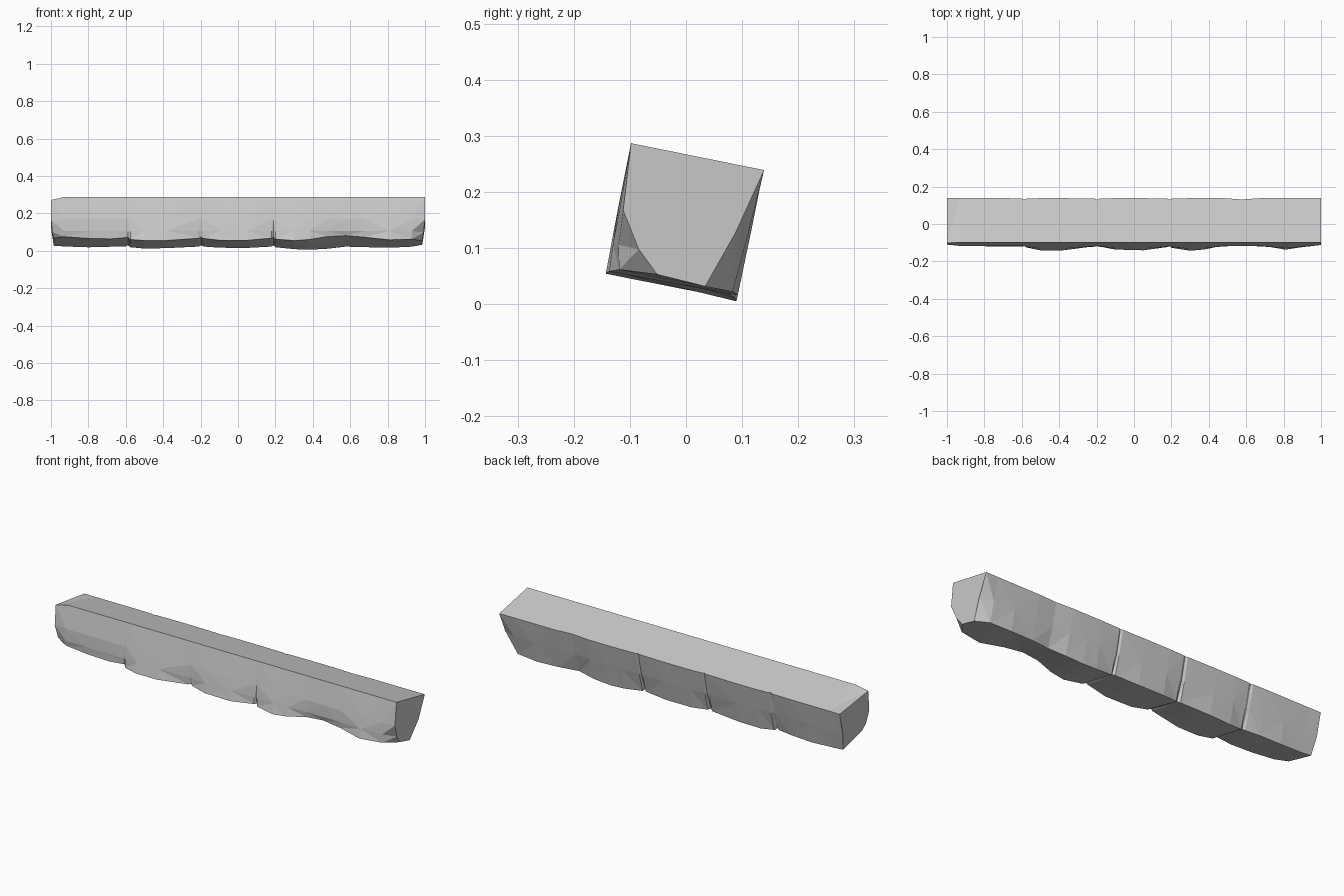
import bpy, bmesh
from mathutils import Vector

# Tilted square cross-section: top-front corner, across-top and down-front directions
CORNER = Vector((0, -0.098, 0.287))
U = Vector((0, 0.980, -0.198))
V = Vector((0, -0.198, -0.980))
W, H = 0.242, 0.240

# Stations: x, front-bottom inset, front-bottom lift, back-bottom inset, back-bottom lift
STATIONS = [
    (-0.93, 0.030, 0.030, 0.008, 0.018),
    (-0.80, 0.027, 0.020, 0.004, 0.014),
    (-0.68, 0.025, 0.017, 0.010, 0.016),
    (-0.60, 0.024, 0.024, 0.020, 0.016),
    (-0.575, 0.018, 0.012, 0.016, 0.012),
    (-0.50, 0.004, 0.004, 0.004, 0.007),
    (-0.38, 0.004, 0.004, 0.002, 0.010),
    (-0.21, 0.023, 0.020, 0.014, 0.016),
    (-0.185, 0.022, 0.019, 0.016, 0.016),
    (-0.10, 0.008, 0.006, 0.003, 0.012),
    (0.05, 0.004, 0.005, 0.003, 0.011),
    (0.18, 0.019, 0.020, 0.014, 0.016),
    (0.20, 0.016, 0.014, 0.016, 0.012),
    (0.30, 0.002, 0.003, 0.004, 0.004),
    (0.38, 0.008, 0.010, 0.002, 0.001),
    (0.48, 0.026, 0.030, 0.006, 0.006),
    (0.575, 0.032, 0.036, 0.022, 0.014),
    (0.68, 0.026, 0.026, 0.008, 0.014),
    (0.81, 0.007, 0.008, 0.002, 0.012),
    (0.93, 0.024, 0.015, 0.012, 0.016),
]
SEAMS = (-0.588, -0.197, 0.19)


def ring(x, f, d, c, e, back=0.0, drop=0.0, mid=None, low_x=None):
    """Eight-point section; low_x leans the bottom of an end face."""
    low = x if low_x is None else low_x
    m = 0.15 * f if mid is None else mid
    pts = [
        (x, 0, drop),
        (x, W - back, 0),
        (x, W - max(back, 0.45 * c), 0.5 * H),
        (low, W - c, H - e),
        (low, 0.5 * (W - c + f), H - 0.5 * (d + e)),
        (low, f, H - d),
        (0.5 * (x + low), 0.5 * (m + f), 0.76 * H),
        (x, m, 0.5 * H),
    ]
    return [CORNER + U * u + V * v + Vector((px, 0, 0)) for px, u, v in pts]


# Chamfered left end, body with narrow cut seams, chamfered right end
sections = [ring(-1.0, 0.07, 0.030, 0.008, 0.022, drop=0.016, mid=0.012, low_x=-0.985)]
body = []
for x, f, d, c, e in STATIONS:
    near = min(abs(x - s) for s in SEAMS)
    dip = 0.008 if abs(x - 0.575) < 0.01 else (0.004 if near < 0.02 else 0.001)
    body.append((x, ring(x, f, d, c, e, back=dip)))
for s in SEAMS:
    body.append((s, ring(s, 0.028, 0.026, 0.026, 0.020, back=0.010, mid=0.004)))
sections += [r for _, r in sorted(body, key=lambda b: b[0])]
sections.append(ring(1.0, 0.092, 0.020, 0.062, 0.016, mid=0.010, low_x=0.985))

# Loft the sections into one stone beam
bm = bmesh.new()
loops = [[bm.verts.new(p) for p in s] for s in sections]
for a, b in zip(loops, loops[1:]):
    for i in range(8):
        j = (i + 1) % 8
        bm.faces.new((a[i], a[j], b[j], b[i]))
bm.faces.new(loops[0])
bm.faces.new(loops[-1])
bmesh.ops.triangulate(bm, faces=[f for f in bm.faces if len(f.verts) == 4])
bmesh.ops.recalc_face_normals(bm, faces=bm.faces[:])

mesh = bpy.data.meshes.new("stone_beam")
bm.to_mesh(mesh)
bm.free()
beam = bpy.data.objects.new("stone_beam", mesh)
bpy.context.collection.objects.link(beam)
